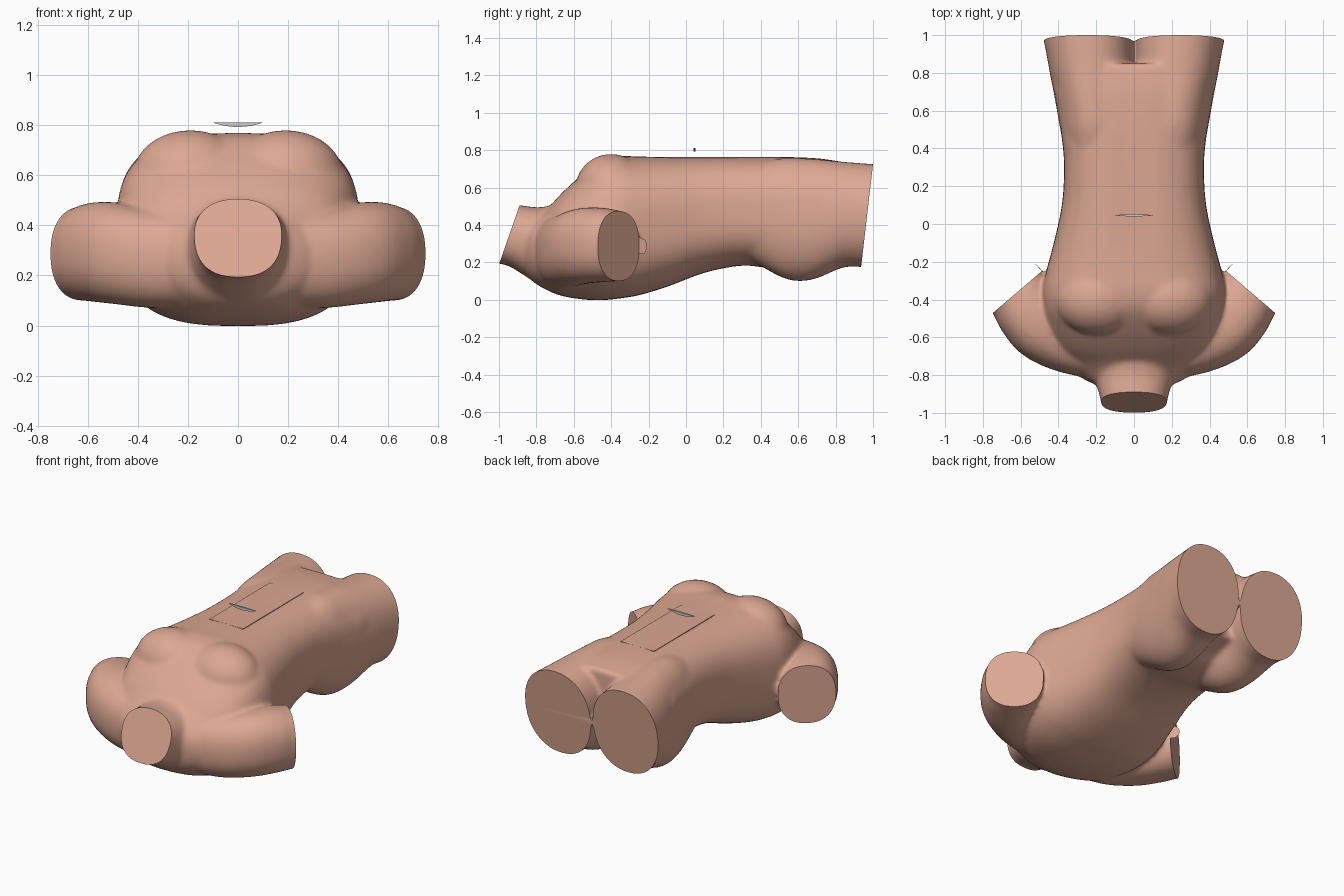
import bpy, bmesh, math
from mathutils import Vector, Matrix

if "Cube" in bpy.data.objects:
    bpy.data.objects.remove(bpy.data.objects["Cube"])

skin = bpy.data.materials.new("skin")
skin.diffuse_color = (0.72, 0.39, 0.29, 1)
skin.use_nodes = True
skin.node_tree.nodes["Principled BSDF"].inputs["Base Color"].default_value = skin.diffuse_color


def smooth_stations(st, steps=4):
    """Catmull-Rom interpolation through the stations."""
    out = []
    for i in range(len(st) - 1):
        p = [st[max(i - 1, 0)], st[i], st[i + 1], st[min(i + 2, len(st) - 1)]]
        for k in range(steps):
            t = k / steps
            out.append([0.5 * (2 * b + (c - a) * t + (2 * a - 5 * b + 4 * c - d) * t * t
                               + (3 * b - a - 3 * c + d) * t ** 3)
                        for a, b, c, d in zip(*p)])
    return out + [list(st[-1])]


def loft(bm, stations, side=1, segs=48):
    """Station: x, y, half width, top z, bottom z, section angle in degrees, roundness exponent."""
    rings = []
    for x, y, w, zt, zb, ang, n in smooth_stations(stations):
        a = math.radians(ang)
        ring = []
        for i in range(segs):
            t = 2 * math.pi * i / segs
            c, s = math.cos(t), math.sin(t)
            u = math.copysign(abs(c) ** (2 / n), c) * w
            v = math.copysign(abs(s) ** (2 / n), s) * (zt - zb) / 2
            ring.append(bm.verts.new((side * (x + u * math.cos(a)),
                                      y + u * math.sin(a), (zt + zb) / 2 + v)))
        rings.append(ring)
    for r, q in zip(rings, rings[1:]):
        for i in range(segs):
            j = (i + 1) % segs
            bm.faces.new((r[i], r[j], q[j], q[i]))
    bm.faces.new(rings[0])
    bm.faces.new(rings[-1])


def make_object(name, bm, mat=None):
    bmesh.ops.recalc_face_normals(bm, faces=bm.faces)
    me = bpy.data.meshes.new(name)
    bm.to_mesh(me)
    bm.free()
    ob = bpy.data.objects.new(name, me)
    bpy.context.collection.objects.link(ob)
    if mat:
        me.materials.append(mat)
    return ob


def cutter(name, point, normal, across, size):
    """Box whose near face is centred on point, extending along normal."""
    n, a = Vector(normal).normalized(), Vector(across).normalized()
    b = n.cross(a)
    m = Matrix((a, b, n)).transposed().to_4x4()
    m.translation = Vector(point) + n * size[2] / 2
    bm = bmesh.new()
    bmesh.ops.create_cube(bm, size=1, matrix=m @ Matrix.Diagonal((*size, 1)))
    ob = make_object(name, bm)
    ob.hide_render = True
    return ob


bm = bmesh.new()
# trunk from neck base to pelvis
trunk = [(-0.88, .12, .42, .18, 2.2), (-0.82, .27, .43, .10, 2.2), (-0.74, .35, .49, .05, 2.4),
         (-0.66, .42, .575, .02, 2.6), (-0.55, .46, .675, .002, 2.7), (-0.45, .48, .745, -.002, 2.8),
         (-0.35, .485, .768, .008, 2.8), (-0.25, .465, .766, .025, 2.8), (-0.1, .425, .764, .07, 2.8),
         (0.1, .382, .764, .145, 2.8), (0.3, .37, .765, .183, 2.8), (0.45, .382, .765, .17, 2.8),
         (0.6, .405, .762, .18, 2.7), (0.72, .425, .755, .23, 2.6), (0.85, .43, .735, .27, 2.5)]
loft(bm, [(0, y, w, t, b, 0, n) for y, w, t, b, n in trunk])
# neck
neck = [(-1.08, .165, .535, .205, 2.4), (-0.96, .172, .515, .185, 2.4), (-0.88, .19, .505, .14, 2.3),
        (-0.78, .22, .495, .08, 2.2), (-0.65, .25, .52, .05, 2.2)]
loft(bm, [(0, y, w, t, b, 0, n) for y, w, t, b, n in neck])
# legs with buttocks, arms with shoulders, chest muscles
legs = [(.35, .2, .16, .72, .21), (.5, .205, .185, .755, .125), (.6, .208, .2, .757, .1),
        (.7, .217, .209, .752, .115), (.8, .226, .22, .742, .158), (.88, .233, .227, .735, .178),
        (1.05, .253, .24, .722, .165)]
arms = [(.12, -.69, .14, .44, .08, -85), (.33, -.63, .165, .46, .07, -72),
        (.48, -.55, .18, .49, .085, -55), (.565, -.45, .178, .492, .095, -42),
        (.617, -.36, .172, .475, .1, -40.5), (.66, -.31, .17, .465, .105, -40.5)]
for s in (-1, 1):
    loft(bm, [(x, y, w, t, b, 0, 2.2) for y, x, w, t, b in legs], s)
    loft(bm, [(x, y, w, t, b, a, 2.3) for x, y, w, t, b, a in arms], s)
    bmesh.ops.create_uvsphere(bm, u_segments=32, v_segments=20, radius=1,
                              matrix=Matrix.Translation((s * .19, -.4, .6))
                              @ Matrix.Diagonal((.23, .19, .18, 1)))
torso = make_object("torso", bm, skin)

# blend the parts into one skin
rm = torso.modifiers.new("blend", 'REMESH')
rm.mode = 'VOXEL'
rm.voxel_size = 0.012
sm = torso.modifiers.new("soften", 'SMOOTH')
sm.factor = 0.5
sm.iterations = 14

# flat cuts at neck, legs and arms
cuts = [cutter("neck_cut", (0, -.945, .347), (0, -.315, .11), (1, 0, 0), (.9, .9, .4)),
        cutter("leg_cut", (0, .968, .45), (0, .56, -.065), (1, 0, 0), (1.4, 1.2, .4))]
for s in (-1, 1):
    cuts.append(cutter("arm_cut", (s * .656, -.393, .28), (s * .65, .76, 0),
                       (s * .76, -.65, 0), (.44, .8, .4)))
for c in cuts:
    mod = torso.modifiers.new(c.name, 'BOOLEAN')
    mod.operation = 'DIFFERENCE'
    mod.solver = 'EXACT'
    mod.object = c
dg = bpy.context.evaluated_depsgraph_get()
mesh = bpy.data.meshes.new_from_object(torso.evaluated_get(dg))
torso.modifiers.clear()
torso.data = mesh
mesh.materials.clear()
mesh.materials.append(skin)
for c in cuts:
    bpy.data.objects.remove(c)
bpy.ops.object.select_all(action='DESELECT')
bpy.context.view_layer.objects.active = torso
torso.select_set(True)
bpy.ops.object.shade_smooth_by_angle(angle=math.radians(40))

# thin skin pad set flush into the belly
bm = bmesh.new()
bmesh.ops.create_cube(bm, size=1, matrix=Matrix.Translation((0, .19, .752))
                      @ Matrix.Diagonal((.24, .62, .024, 1)))
make_object("belly_pad", bm, skin)

# curved needle floating over the belly
bm = bmesh.new()
rows = []
for i in range(17):
    u = -1 + i / 8
    k = 1 - u * u
    d = .001 + .005 * k
    rows.append([bm.verts.new((u * .1, .046 + dy, z)) for dy, z in
                 ((-d, .811), (d, .811), (d, .8105 - .0175 * k), (-d, .8105 - .0175 * k))])
for r, q in zip(rows, rows[1:]):
    for i in range(4):
        bm.faces.new((r[i], r[(i + 1) % 4], q[(i + 1) % 4], q[i]))
bm.faces.new(rows[0])
bm.faces.new(rows[-1])
make_object("curved_needle", bm)
